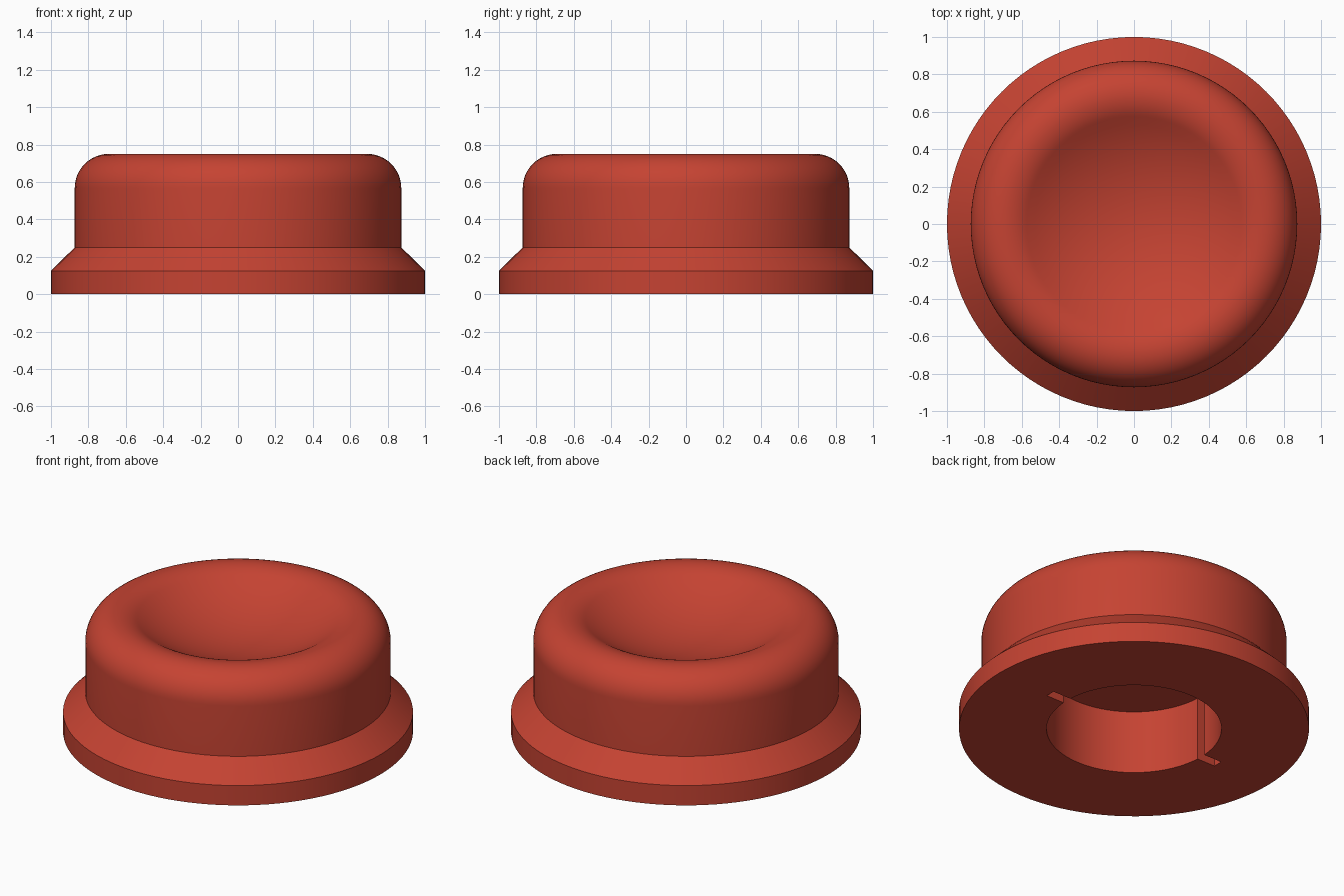
import bpy, bmesh, math

if "Cube" in bpy.data.objects:
    bpy.data.objects.remove(bpy.data.objects["Cube"])

SEGMENTS = 96
red = bpy.data.materials.new("brick red")
red.diffuse_color = (0.56, 0.056, 0.032, 1)
red.use_nodes = True
red.node_tree.nodes["Principled BSDF"].inputs["Base Color"].default_value = red.diffuse_color


def arc(cr, cz, radius, a0, a1, steps):
    """Points (r, z) on an arc, angles in degrees."""
    angles = [math.radians(a0 + (a1 - a0) * i / steps) for i in range(steps + 1)]
    return [(cr + radius * math.cos(a), cz + radius * math.sin(a)) for a in angles]


# Profile from the bore ceiling, round the flange and wall, to the dished top
HOLE, CEILING, TOP = 0.5, 0.4, 0.75
RIM, LIP, SLOPE = 0.69, 0.22, 32
lip = arc(RIM, TOP - LIP, LIP, 90, 90 + SLOPE, 8)
edge_r, edge_z = lip[-1]
bowl = edge_r / math.sin(math.radians(SLOPE))
bowl_z = edge_z + bowl * math.cos(math.radians(SLOPE))
dish = arc(0, bowl_z, bowl, -90 + SLOPE, -90, 12)
profile = [(0, CEILING), (HOLE, CEILING), (HOLE, 0), (1, 0), (1, 0.125), (0.873, 0.25)]
profile += arc(RIM, TOP - 0.183, 0.183, 0, 90, 12) + lip[1:] + dish[1:]

# Spin the profile into the cap
bm = bmesh.new()
verts = [bm.verts.new((r, 0, z)) for r, z in profile]
edges = [bm.edges.new(pair) for pair in zip(verts, verts[1:])]
bmesh.ops.spin(bm, geom=verts + edges, cent=(0, 0, 0), axis=(0, 0, 1),
               angle=math.tau, steps=SEGMENTS, use_duplicate=False)
bmesh.ops.remove_doubles(bm, verts=bm.verts, dist=1e-4)
bmesh.ops.recalc_face_normals(bm, faces=bm.faces)
mesh = bpy.data.meshes.new("button_cap")
bm.to_mesh(mesh)
bm.free()
mesh.materials.append(red)
cap = bpy.data.objects.new("button_cap", mesh)
bpy.context.collection.objects.link(cap)

# Two keyway slots on opposite sides of the bore
for side, name in ((-1, "left_slot_cutter"), (1, "right_slot_cutter")):
    bpy.ops.mesh.primitive_cube_add(size=1, location=(side * 0.535, 0, CEILING / 2 - 0.051))
    cutter = bpy.context.object
    cutter.name = name
    cutter.scale = (0.18, 0.06, CEILING + 0.1)
    cutter.data.materials.append(red)
    cutter.hide_render = True
    cutter.hide_set(True)
    cut = cap.modifiers.new(name, "BOOLEAN")
    cut.operation = "DIFFERENCE"
    cut.solver = "EXACT"
    cut.object = cutter

# Bake the cuts, then shade smooth with crisp edges
bpy.context.view_layer.update()
baked = bpy.data.meshes.new_from_object(cap.evaluated_get(bpy.context.evaluated_depsgraph_get()))
cap.modifiers.clear()
cap.data = baked
for cutter in [o for o in bpy.data.objects if o != cap]:
    bpy.data.objects.remove(cutter)
bpy.ops.object.select_all(action="DESELECT")
cap.select_set(True)
bpy.context.view_layer.objects.active = cap
bpy.ops.object.shade_smooth_by_angle(angle=math.radians(30))
